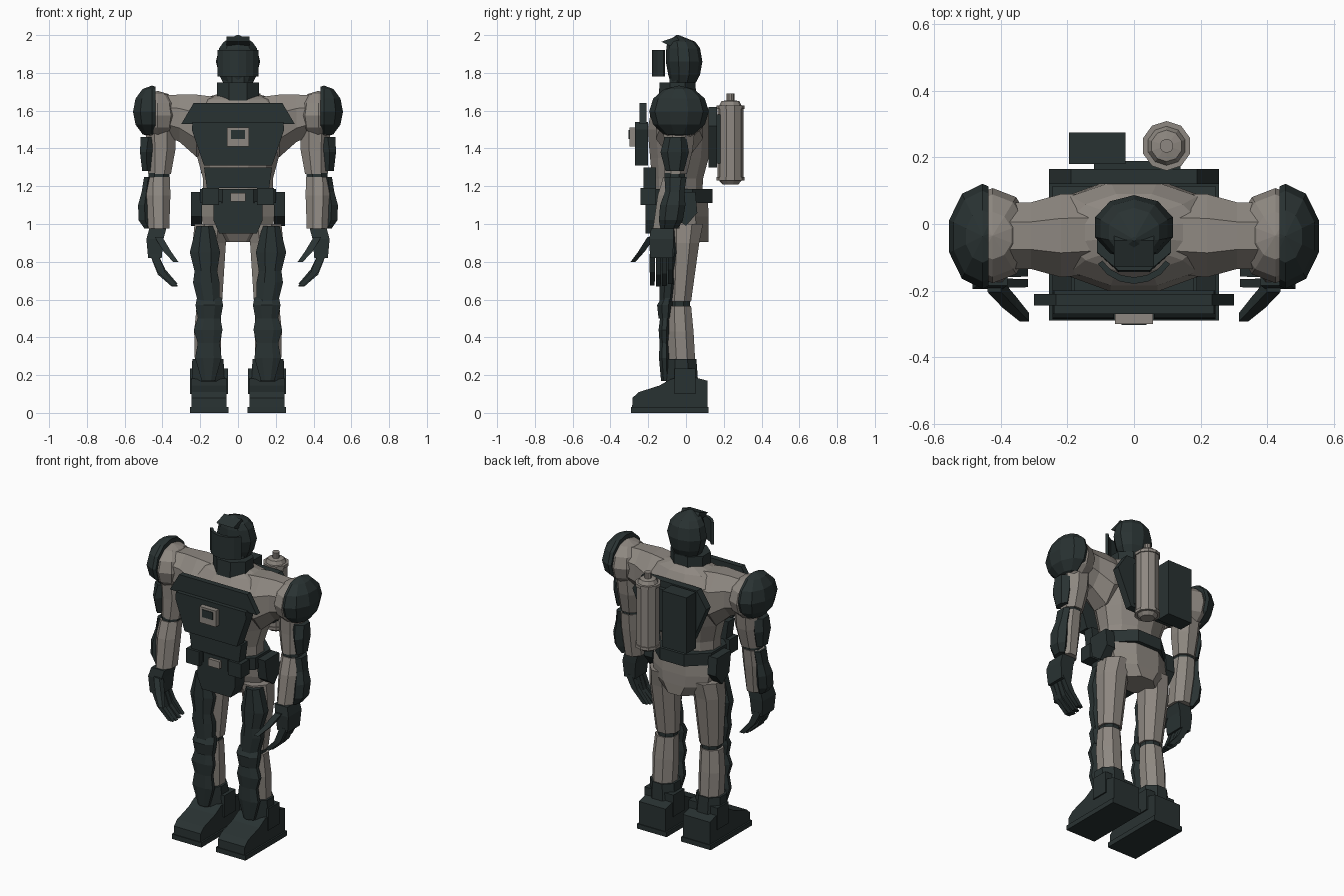
import bpy, bmesh, math
from mathutils import Vector


def material(name, rgb):
    m = bpy.data.materials.new(name)
    m.diffuse_color = (*rgb, 1)
    return m


CLOTH = material("taupe_suit", (0.27, 0.245, 0.218))
ARMOUR = material("dark_armour", (0.022, 0.032, 0.032))


def finish(name, bm, mat):
    bmesh.ops.recalc_face_normals(bm, faces=bm.faces)
    me = bpy.data.meshes.new(name)
    bm.to_mesh(me)
    bm.free()
    me.materials.append(mat)
    ob = bpy.data.objects.new(name, me)
    bpy.context.collection.objects.link(ob)
    return ob


def loft(name, rings, mat, n=8, s=1, along_x=False):
    """Skin n-sided rings (x, y, z, r1, r2); r1, r2 are half widths."""
    bm = bmesh.new()
    k = 1 / math.cos(math.pi / n)
    loops = []
    for x, y, z, r1, r2 in rings:
        loop = []
        for i in range(n):
            a = 2 * math.pi * (i + 0.5) / n
            u, v = r1 * k * math.cos(a), r2 * k * math.sin(a)
            p = (x, y + u, z + v) if along_x else (x + u, y + v, z)
            loop.append(bm.verts.new((p[0] * s, p[1], p[2])))
        loops.append(loop)
    for a, b in zip(loops, loops[1:]):
        for i in range(n):
            j = (i + 1) % n
            bm.faces.new((a[i], a[j], b[j], b[i]))
    bm.faces.new(loops[0])
    bm.faces.new(loops[-1])
    return finish(name, bm, mat)


def prism(name, pts, lo, hi, mat, axis=1, s=1):
    """Extrude a 2D outline along an axis from lo to hi."""
    def place(p, d):
        c = list(p)
        c.insert(axis, d)
        return (c[0] * s, c[1], c[2])
    bm = bmesh.new()
    a = [bm.verts.new(place(p, lo)) for p in pts]
    b = [bm.verts.new(place(p, hi)) for p in pts]
    bm.faces.new(a)
    bm.faces.new(b)
    for i in range(len(pts)):
        j = (i + 1) % len(pts)
        bm.faces.new((a[i], a[j], b[j], b[i]))
    return finish(name, bm, mat)


def box(name, x0, x1, y0, y1, z0, z1, mat, s=1):
    return prism(name, [(x0, z0), (x1, z0), (x1, z1), (x0, z1)], y0, y1, mat, 1, s)


def sym(half):
    """Complete a right-hand outline with its mirror image."""
    return half + [(-x, z) for x, z in reversed(half)]


def ball(name, c, r, mat, s=1, cut=None):
    """Low-poly ellipsoid, optionally sliced so only x > cut remains."""
    bm = bmesh.new()
    bmesh.ops.create_uvsphere(bm, u_segments=10, v_segments=6, radius=1)
    for v in bm.verts:
        v.co = Vector((c[0] + v.co.x * r[0], c[1] + v.co.y * r[1], c[2] + v.co.z * r[2]))
    if cut is not None:
        res = bmesh.ops.bisect_plane(bm, geom=bm.verts[:] + bm.edges[:] + bm.faces[:],
                                     plane_co=(cut, 0, 0), plane_no=(1, 0, 0), clear_inner=True)
        bmesh.ops.edgeloop_fill(bm, edges=[e for e in res["geom_cut"]
                                           if isinstance(e, bmesh.types.BMEdge)])
    for v in bm.verts:
        v.co.x *= s
    return finish(name, bm, mat)


# Head: helmet, brim peak, curved visor, neck and collar
loft("helmet", [(0, -.015, 1.75, .08, .065), (0, -.01, 1.79, .1, .08), (0, -.01, 1.86, .117, .092),
                (0, -.015, 1.93, .1, .085), (0, -.025, 1.965, .075, .07),
                (0, -.045, 2.0, .006, .006)], ARMOUR, 10)
prism("helmet_brim", [(-.13, 1.965), (-.05, 1.993), (-.02, 1.95), (-.09, 1.945)], -.06, .06, ARMOUR, 0)
arc = [math.radians(a) for a in range(-60, 61, 20)]
prism("visor", [(.125 * math.sin(a), -.06 - .12 * math.cos(a)) for a in arc]
      + [(.11 * math.sin(a), -.06 - .1 * math.cos(a)) for a in reversed(arc)],
      1.78, 1.92, ARMOUR, 2)
loft("neck", [(0, -.03, 1.6, .08, .07), (0, -.02, 1.78, .075, .065)], ARMOUR)
loft("collar", [(0, -.045, 1.65, .112, .1), (0, -.045, 1.75, .112, .095)], ARMOUR)

# Torso and pelvis
loft("torso", [(0, -.045, 1.12, .185, .13), (0, -.045, 1.24, .185, .135), (0, -.035, 1.35, .215, .155),
               (0, -.035, 1.5, .265, .168), (0, -.03, 1.6, .26, .155), (0, -.025, 1.66, .2, .115),
               (0, -.025, 1.69, .1, .08)], CLOTH, 12)
loft("pelvis", [(0, -.01, 1.14, .19, .125), (0, .0, 1.04, .195, .12), (0, .01, .97, .18, .11),
                (0, .03, .905, .1, .088)], CLOTH, 8)

# Chest and belly armour with framed badge
prism("chest_yoke", sym([(.30, 1.53), (.235, 1.64)]), -.245, -.21, ARMOUR)
prism("chest_plate", sym([(.18, 1.31), (.245, 1.5), (.24, 1.54)]), -.27, -.2, ARMOUR)
prism("belly_plate", sym([(.165, 1.19), (.18, 1.3)]), -.225, -.16, ARMOUR)
box("badge_frame", -.057, .057, -.3, -.26, 1.41, 1.51, CLOTH)
box("badge_screen", -.037, .037, -.304, -.297, 1.45, 1.497, ARMOUR)

# Belt, buckle and loin guard
loft("belt", [(0, -.04, 1.11, .2, .18), (0, -.04, 1.185, .2, .18)], ARMOUR, 8)
box("belt_buckle", -.04, .04, -.24, -.21, 1.12, 1.165, CLOTH)
prism("loin_guard", sym([(.1, .95), (.13, 1.02), (.13, 1.12)]), -.215, -.12, ARMOUR)

# Back plate, pack and gas tank
prism("back_plate", sym([(.16, 1.3), (.255, 1.52), (.19, 1.62)]), .12, .165, ARMOUR)
box("pack_mount", -.12, .14, .16, .19, 1.32, 1.58, ARMOUR)
box("pack_box", -.195, -.025, .18, .275, 1.27, 1.62, ARMOUR)
loft("gas_tank", [(.098, .235, 1.21, .04, .04), (.098, .235, 1.24, .065, .065),
                  (.098, .235, 1.61, .065, .065), (.098, .235, 1.65, .045, .045),
                  (.098, .235, 1.655, .02, .02), (.098, .235, 1.69, .02, .02)], CLOTH, 10)
for z in (1.23, 1.61):
    loft("tank_band", [(.098, .235, z, .071, .071), (.098, .235, z + .018, .071, .071)], CLOTH, 10)

for s in (1, -1):
    # Shoulder
    loft("shoulder_bridge", [(.1, -.03, 1.54, .12, .13), (.22, -.035, 1.52, .125, .165),
                             (.31, -.035, 1.56, .1, .125), (.42, -.035, 1.58, .1, .1)],
         CLOTH, 8, s, True)
    ball("deltoid", (.425, -.035, 1.575), (.12, .143, .13), CLOTH, s)
    ball("pauldron", (.455, -.037, 1.595), (.106, .158, .138), ARMOUR, s, .437)
    # Arm
    loft("upper_arm", [(.41, -.035, 1.52, .08, .085), (.408, -.04, 1.39, .076, .075),
                       (.415, -.055, 1.265, .06, .06)], CLOTH, 8, s)
    loft("elbow_band", [(.418, -.06, 1.24, .055, .055), (.418, -.06, 1.27, .055, .055)], ARMOUR, 8, s)
    loft("forearm", [(.422, -.06, 1.25, .062, .06), (.424, -.08, 1.15, .066, .07),
                     (.42, -.105, .975, .056, .07)], CLOTH, 8, s)
    loft("upper_arm_guard", [(.475, -.055, 1.46, .04, .05), (.485, -.06, 1.38, .034, .065),
                             (.482, -.06, 1.28, .025, .042)], ARMOUR, 6, s)
    loft("forearm_guard", [(.475, -.055, 1.25, .022, .05), (.485, -.06, 1.17, .025, .045),
                           (.495, -.07, 1.1, .034, .058), (.492, -.08, 1.02, .034, .055),
                           (.475, -.09, .975, .02, .04)], ARMOUR, 6, s)
    # Hand
    loft("palm", [(.425, -.125, .975, .045, .06), (.44, -.13, .92, .045, .065),
                  (.44, -.13, .82, .036, .06)], ARMOUR, 4, s)
    for i in range(4):
        y, d = -.178 + i * .032, (0, .012, .006, -.015)[i]
        loft("finger", [(.445, y, .84, .022, .014), (.405, y, .745 - d, .02, .014),
                        (.335, y, .675 - d * .5, .016, .012)], ARMOUR, 4, s)
    loft("thumb", [(.42, -.185, .93, .02, .02), (.375, -.235, .855, .02, .017),
                   (.33, -.28, .8, .014, .013)], ARMOUR, 4, s)
    # Hip gear
    box("belt_pouch", .1, .19, -.24, -.16, 1.1, 1.19, ARMOUR, s)
    prism("hip_holster", [(-.09, 1.17), (.05, 1.17), (.06, 1.06), (0, .99), (-.07, 1.04)],
          .19, .25, ARMOUR, 0, s)
    # Leg
    loft("thigh", [(.14, -.01, 1.0, .09, .1), (.152, -.015, .9, .088, .085),
                   (.15, -.035, .59, .066, .062)], CLOTH, 8, s)
    loft("knee_joint", [(.15, -.035, .54, .055, .055), (.15, -.035, .6, .055, .055)], ARMOUR, 8, s)
    loft("shin", [(.155, -.035, .565, .064, .062), (.16, -.03, .43, .072, .07),
                  (.16, -.02, .25, .068, .07)], CLOTH, 8, s)
    loft("thigh_guard", [(.175, -.085, .99, .045, .05), (.175, -.085, .85, .08, .055),
                         (.17, -.095, .75, .06, .045), (.168, -.095, .69, .07, .045),
                         (.155, -.1, .59, .058, .04)], ARMOUR, 8, s)
    loft("knee_guard", [(.152, -.1, .61, .065, .03), (.152, -.11, .57, .073, .043),
                        (.152, -.11, .5, .06, .035)], ARMOUR, 8, s)
    loft("shin_guard", [(.152, -.11, .52, .055, .025), (.158, -.115, .44, .076, .03),
                        (.155, -.115, .37, .058, .025), (.157, -.115, .29, .07, .028),
                        (.157, -.11, .17, .035, .022)], ARMOUR, 8, s)
    # Boot
    box("sole", .05, .255, -.29, .12, 0, .03, ARMOUR, s)
    prism("shoe", [(.115, .03), (.115, .17), (.04, .19), (-.08, .18), (-.14, .145), (-.25, .11),
                   (-.283, .08), (-.285, .03)], .06, .245, ARMOUR, 0, s)
    box("ankle_tabs", .052, .253, -.06, .05, .1, .235, ARMOUR, s)
    loft("ankle_cuff", [(.155, -.02, .15, .09, .085), (.16, -.025, .285, .082, .08)], ARMOUR, 8, s)
